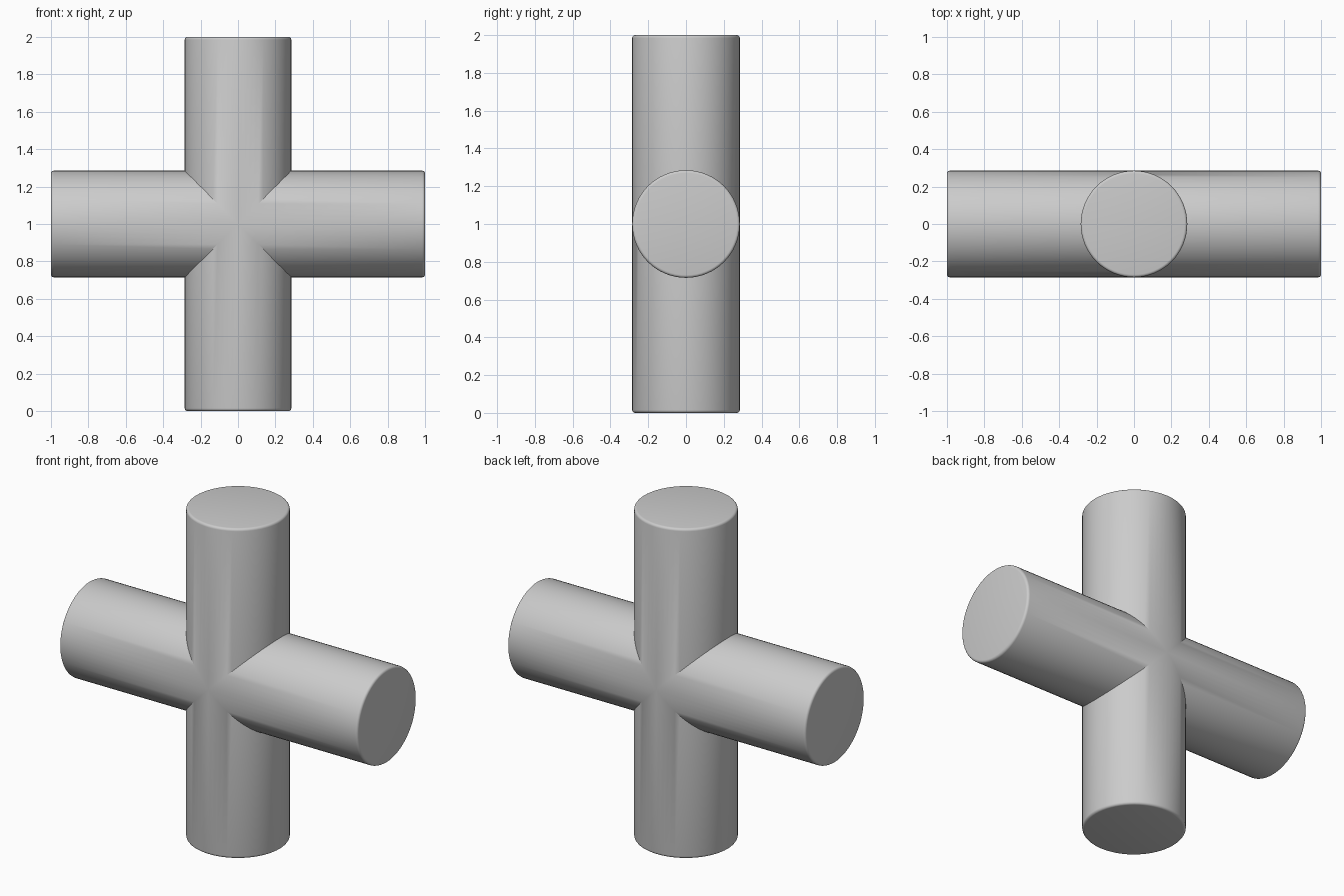
import bpy, bmesh
from math import sin, cos, pi, radians
from mathutils import Matrix

if "Cube" in bpy.data.objects:
    bpy.data.objects.remove(bpy.data.objects["Cube"])

R = 0.285      # pipe radius
HALF = 1.0     # arm length from the centre
BEVEL = 0.015  # rounded rim size
SIDES = 64
STEPS = 4      # rim rounding segments

bm = bmesh.new()


def add_arm(turn):
    """One arm along +z, mitred at the centre, then turned about y."""
    rot = Matrix.Rotation(turn, 4, 'Y')
    angles = [2 * pi * i / SIDES for i in range(SIDES)]

    def ring(radius, height):
        return [bm.verts.new(rot @ Matrix.Translation(
            (radius * cos(a), radius * sin(a), height(a))).translation)
            for a in angles]

    # mitre seam, then the rounded rim
    rings = [ring(R, lambda a: abs(R * cos(a)))]
    for s in range(STEPS + 1):
        t = s / STEPS * pi / 2
        h = HALF - BEVEL + BEVEL * sin(t)
        rings.append(ring(R - BEVEL + BEVEL * cos(t), lambda a, h=h: h))
    for low, high in zip(rings, rings[1:]):
        for i in range(SIDES):
            j = (i + 1) % SIDES
            bm.faces.new((low[i], low[j], high[j], high[i]))
    bm.faces.new(rings[-1])


# four arms joined along their mitre seams
for k in range(4):
    add_arm(k * pi / 2)
bmesh.ops.remove_doubles(bm, verts=bm.verts, dist=1e-4)
bmesh.ops.recalc_face_normals(bm, faces=bm.faces)
bmesh.ops.translate(bm, verts=bm.verts, vec=(0, 0, HALF))

mesh = bpy.data.meshes.new("pipe_cross")
bm.to_mesh(mesh)
bm.free()
cross = bpy.data.objects.new("pipe_cross", mesh)
bpy.context.collection.objects.link(cross)

# smooth pipe walls and rims, crisp seams
bpy.context.view_layer.objects.active = cross
cross.select_set(True)
bpy.ops.object.shade_smooth_by_angle(angle=radians(35))
